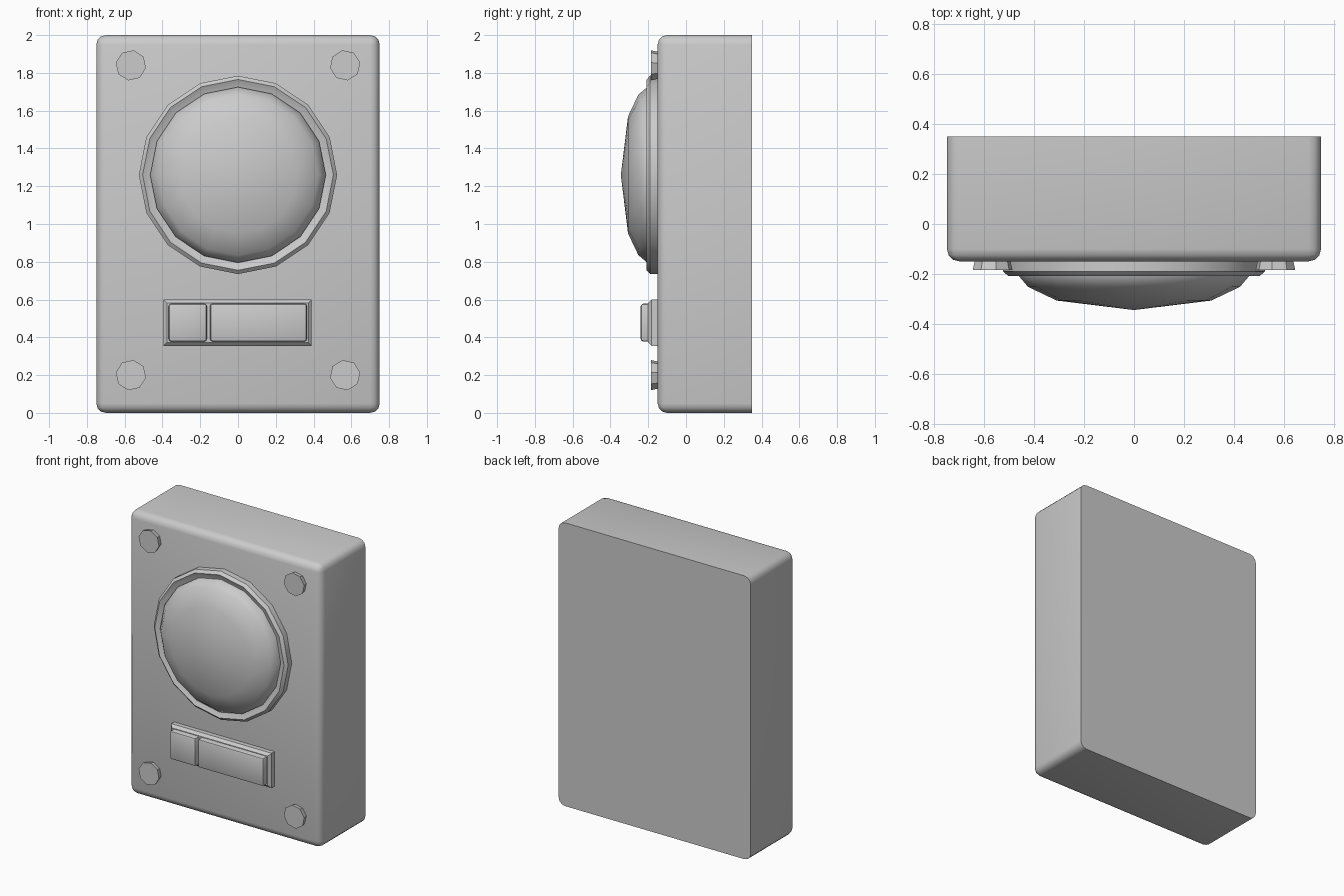
import bpy, bmesh, math
from mathutils import Matrix

if "Cube" in bpy.data.objects:
    bpy.data.objects.remove(bpy.data.objects["Cube"])


def finish(name, bm, angle=None):
    bmesh.ops.recalc_face_normals(bm, faces=bm.faces)
    me = bpy.data.meshes.new(name)
    bm.to_mesh(me)
    bm.free()
    ob = bpy.data.objects.new(name, me)
    bpy.context.collection.objects.link(ob)
    if angle:
        bpy.ops.object.select_all(action='DESELECT')
        ob.select_set(True)
        bpy.context.view_layer.objects.active = ob
        bpy.ops.object.shade_smooth_by_angle(angle=math.radians(angle))
    return ob


def box(name, x0, x1, y0, y1, z0, z1, bevel, segs=1, round_sides=True, angle=None):
    """Box with bevelled front (-y) edges and a sharp-edged back."""
    bm = bmesh.new()
    bmesh.ops.create_cube(bm, size=1)
    for v in bm.verts:
        v.co = (x1 if v.co.x > 0 else x0, y1 if v.co.y > 0 else y0, z1 if v.co.z > 0 else z0)
    if round_sides:
        edges = [e for e in bm.edges if any(v.co.y < y1 - 1e-5 for v in e.verts)]
    else:
        edges = [e for e in bm.edges if all(v.co.y < y0 + 1e-5 for v in e.verts)]
    bmesh.ops.bevel(bm, geom=edges, offset=bevel, segments=segs, profile=0.5, affect='EDGES')
    return finish(name, bm, angle)


def lathe(name, profile, centre, sides, turn=0.0, angle=None):
    """Spin (radius, y) points around an axis parallel to y."""
    cx, cz = centre
    bm = bmesh.new()
    loops = []
    for r, y in profile:
        n = 1 if r == 0 else sides
        loops.append([bm.verts.new((cx + r * math.sin(turn + i * math.tau / sides), y,
                                    cz + r * math.cos(turn + i * math.tau / sides)))
                      for i in range(n)])
    for a, b in zip(loops, loops[1:]):
        for i in range(sides):
            j = (i + 1) % sides
            if len(b) == 1:
                bm.faces.new((a[i], a[j], b[0]))
            else:
                bm.faces.new((a[i], a[j], b[j], b[i]))
    if len(loops[-1]) > 1:
        bm.faces.new(loops[-1])
    if len(loops[0]) > 1:
        bm.faces.new(loops[0])
    return finish(name, bm, angle)


# Housing
box("housing", -0.75, 0.75, -0.15, 0.35, 0, 2, 0.05, 3, angle=35)

# Lamp rim with chamfered lip and recessed inner slope
lathe("lamp_rim", [(0.525, -0.145), (0.525, -0.19), (0.505, -0.208), (0.46, -0.185)],
      (0, 1.26), 16, angle=30)

# Lamp dome
lathe("lamp_dome", [(0.465, -0.15), (0.465, -0.205), (0.425, -0.252), (0.31, -0.307), (0, -0.345)],
      (0, 1.26), 16, angle=60)

# Switch plate and its two buttons
box("switch_plate", -0.395, 0.39, -0.20, -0.145, 0.355, 0.60, 0.018, round_sides=False)
for name, x0, x1 in (("small_button", -0.367, -0.165), ("wide_button", -0.148, 0.365)):
    box(name, x0, x1, -0.24, -0.19, 0.378, 0.578, 0.013, 2, angle=35)

# Corner bolts, narrower at the base
for side, sx in (("left", -1), ("right", 1)):
    for level, z in (("lower", 0.20), ("upper", 1.84)):
        lathe(f"{side}_{level}_bolt", [(0.072, -0.145), (0.081, -0.185)],
              (sx * 0.567, z), 8, turn=-sx * math.radians(10))
